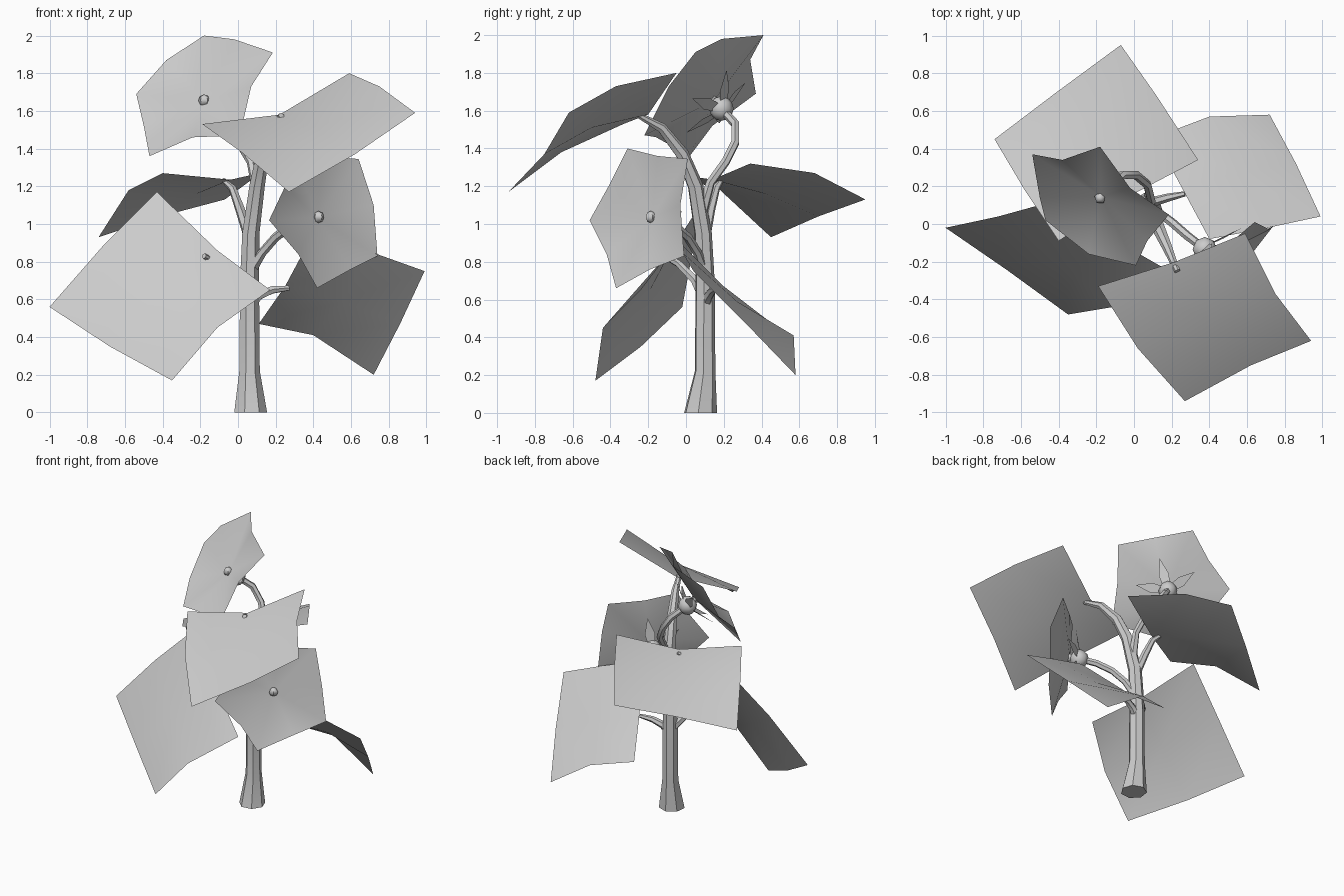
import bpy, bmesh, math
from mathutils import Vector, Matrix

if "Cube" in bpy.data.objects:
    bpy.data.objects.remove(bpy.data.objects["Cube"])


def finish(name, bm, angle=50):
    bmesh.ops.recalc_face_normals(bm, faces=bm.faces)
    me = bpy.data.meshes.new(name)
    bm.to_mesh(me)
    bm.free()
    ob = bpy.data.objects.new(name, me)
    bpy.context.collection.objects.link(ob)
    bpy.ops.object.select_all(action='DESELECT')
    ob.select_set(True)
    bpy.context.view_layer.objects.active = ob
    bpy.ops.object.shade_smooth_by_angle(angle=math.radians(angle))
    return ob


def tube(name, path, radii, sides=6, flat_base=False):
    """Tapered tube along a path, closed at both ends."""
    bm = bmesh.new()
    pts = [Vector(p) for p in path]
    rings, side, last = [], Vector((1, 0, 0)), None
    for i, (p, r) in enumerate(zip(pts, radii)):
        t = (pts[min(i + 1, len(pts) - 1)] - pts[max(i - 1, 0)]).normalized()
        if flat_base and i == 0:
            t = Vector((0, 0, 1))
        if last is None:
            side = t.orthogonal().normalized()
        else:
            side = last.rotation_difference(t) @ side
        last = t
        rings.append([bm.verts.new(p + Matrix.Rotation(2 * math.pi * k / sides, 3, t) @ side * r)
                      for k in range(sides)])
    for a, b in zip(rings, rings[1:]):
        for k in range(sides):
            n = (k + 1) % sides
            bm.faces.new((a[k], a[n], b[n], b[k]))
    bm.faces.new(rings[0])
    bm.faces.new(rings[-1])
    return finish(name, bm)


def leaf(name, rows):
    """Bent sheet of 2 x 2 panels."""
    bm = bmesh.new()
    v = [[bm.verts.new(p) for p in row] for row in rows]
    for i in range(2):
        for j in range(2):
            bm.faces.new((v[i][j], v[i][j + 1], v[i + 1][j + 1], v[i + 1][j]))
    return finish(name, bm, 60)


def ball(name, centre, r, seg, rings):
    bm = bmesh.new()
    bmesh.ops.create_uvsphere(bm, u_segments=seg, v_segments=rings, radius=r,
                              matrix=Matrix.Translation(centre))
    return finish(name, bm)


def flower(name, rim, centre, normal, stem):
    n, c = Vector(normal).normalized(), Vector(centre)
    rim = [Vector(p) for p in rim]
    # Petal funnel
    bm = bmesh.new()
    mid = bm.verts.new(c)
    v = [bm.verts.new(p) for p in rim]
    for k in range(10):
        bm.faces.new((mid, v[k], v[(k + 1) % 10]))
    finish(name + "_petals", bm, 60)
    # Bulb behind, bead in front
    bulb = c - n * 0.065
    ball(name + "_bulb", bulb, 0.065, 8, 6)
    ball(name + "_bead", c + n * 0.01, 0.032, 5, 4)
    # Five pointed sepals behind the notches
    bm = bmesh.new()
    for p in rim[1::2]:
        d = p - c
        d = (d - n * d.dot(n)).normalized()
        w = n.cross(d) * 0.035
        a = bulb + d * 0.04
        b = bulb + d * 0.11 + n * 0.025
        vs = [bm.verts.new(q) for q in (a - w * 0.7, a + w * 0.7, b + w, b - w,
                                        c + d * 0.22 - n * 0.005)]
        bm.faces.new(vs[:4])
        bm.faces.new((vs[3], vs[2], vs[4]))
    finish(name + "_sepals", bm)
    tube(name + "_stem", stem + [bulb], [0.032] + [0.024] * (len(stem) - 1) + [0.022])


# Trunk
tube("trunk", [(.065, .075, 0), (.06, .1, .22), (.06, .1, .7), (.067, .09, .95), (.1, .05, 1.2),
               (.13, -.02, 1.37), (.18, -.13, 1.51), (.23, -.25, 1.575)],
     [.09, .056, .052, .047, .042, .036, .027, .016], 7, True)

# Leaf stems
tube("left_leaf_stem", [(.05, .1, .6), (-.03, .05, .7), (-.11, -.04, .79), (-.18, -.115, .83)],
     [.03, .025, .02, .015])
tube("back_leaf_stem", [(.06, .1, .93), (.01, .13, 1.08), (-.03, .16, 1.19), (-.08, .19, 1.235)],
     [.03, .026, .021, .012])
tube("right_leaf_stem", [(.06, .1, .56), (.11, .12, .62), (.18, .14, .65), (.27, .16, .66)],
     [.03, .026, .022, .014])

# Leaves
leaf("top_leaf", [[(-.19, -.33, 1.53), (.22, -.2, 1.58), (.59, -.05, 1.8)],
                  [(.02, -.66, 1.38), (.41, -.5, 1.51), (.75, -.37, 1.73)],
                  [(.27, -.94, 1.17), (.62, -.75, 1.37), (.94, -.62, 1.59)]])
leaf("left_leaf", [[(-.43, .12, 1.17), (-.11, -.08, .86), (.17, -.24, .65)],
                   [(-.72, .04, .88), (-.41, -.19, .65), (-.11, -.44, .45)],
                   [(-1.0, -.02, .56), (-.68, -.24, .35), (-.35, -.48, .17)]])
leaf("right_leaf", [[(.11, .46, .47), (.25, .2, .67), (.4, -.08, .95)],
                    [(.4, .57, .41), (.555, .27, .59), (.71, -.02, .85)],
                    [(.72, .58, .2), (.86, .32, .47), (.99, .04, .75)]])
leaf("back_leaf", [[(-.4, -.09, 1.27), (-.04, .14, 1.235), (.34, .34, 1.32)],
                   [(-.58, .18, 1.18), (-.22, .42, 1.16), (.12, .68, 1.27)],
                   [(-.74, .45, .93), (-.41, .7, 1.04), (-.07, .95, 1.13)]])

# Flowers
flower("upper_flower",
       [(-.54, .37, 1.69), (-.38, .34, 1.87), (-.18, .41, 2.0), (-.02, .19, 1.98), (.185, .05, 1.91),
        (.07, -.09, 1.73), (.01, -.22, 1.47), (-.24, -.16, 1.46), (-.47, .02, 1.36), (-.5, .14, 1.52)],
       (-.175, .145, 1.65), (-.47, -.65, .6),
       [(.08, .08, 1.05), (.09, .13, 1.22), (.07, .21, 1.33), (.01, .26, 1.43), (-.06, .26, 1.53)])
flower("lower_flower",
       [(.64, .01, 1.345), (.72, -.03, 1.1), (.74, -.01, .83), (.6, -.19, .76), (.42, -.37, .66),
        (.32, -.42, .84), (.165, -.51, 1.02), (.25, -.41, 1.2), (.285, -.31, 1.4), (.45, -.15, 1.36)],
       (.42, -.18, 1.035), (.68, -.71, .18),
       [(.07, .09, .76), (.13, .06, .85), (.2, .01, .93), (.28, -.06, .99)])
